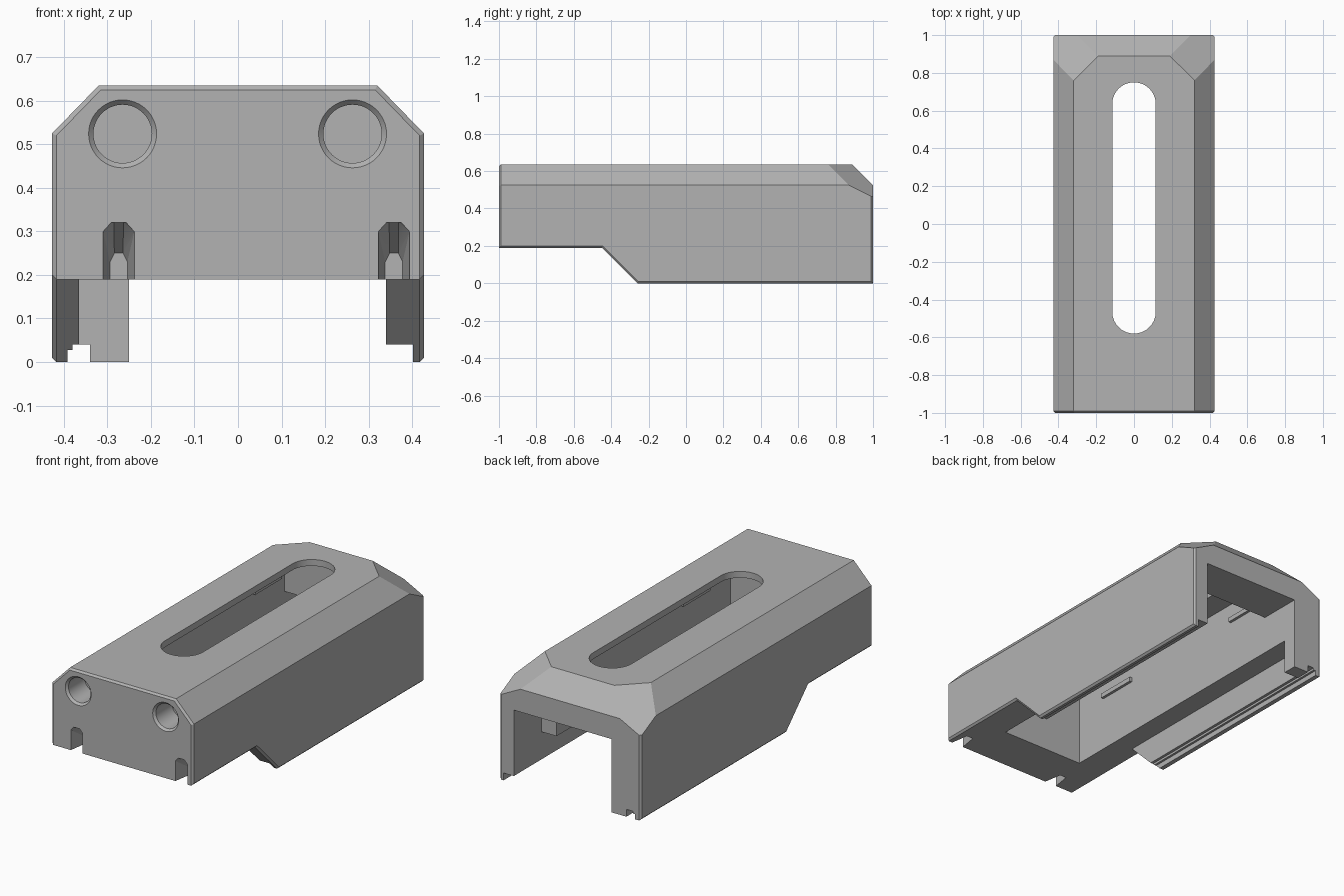
import bpy, bmesh, math
from mathutils import Vector

if "Cube" in bpy.data.objects:
    bpy.data.objects.remove(bpy.data.objects["Cube"], do_unlink=True)

grey = bpy.data.materials.new("matte grey")
grey.use_nodes = True
colour = (0.45, 0.45, 0.45, 1)
grey.diffuse_color = colour
grey.node_tree.nodes["Principled BSDF"].inputs["Base Color"].default_value = colour


def finish(bm, name):
    bmesh.ops.recalc_face_normals(bm, faces=bm.faces)
    mesh = bpy.data.meshes.new(name)
    bm.to_mesh(mesh)
    bm.free()
    mesh.materials.append(grey)
    obj = bpy.data.objects.new(name, mesh)
    bpy.context.collection.objects.link(obj)
    return obj


def hull(name, points):
    bm = bmesh.new()
    for p in points:
        bm.verts.new(p)
    bmesh.ops.convex_hull(bm, input=bm.verts)
    bmesh.ops.dissolve_limit(bm, angle_limit=0.01, verts=bm.verts, edges=bm.edges)
    return finish(bm, name)


def box(name, x, y, z):
    return hull(name, [(a, b, c) for a in x for b in y for c in z])


def combine(target, tool, operation="DIFFERENCE"):
    mod = target.modifiers.new("combine", "BOOLEAN")
    mod.operation = operation
    mod.solver = "EXACT"
    mod.object = tool
    bpy.context.view_layer.objects.active = target
    bpy.ops.object.modifier_apply(modifier=mod.name)
    bpy.data.objects.remove(tool, do_unlink=True)


# Outer cover: facetted roof, sloped rear corners and a narrow front rim
W, RIM = 0.427, 0.01
half = []
for y, r in ((-1, RIM), (-1 + RIM, 0)):
    half += [(W - r, y, 0), (W - r, y, 0.525 - r / 2), (0.32 - r / 2, y, 0.635 - r)]
half += [(W, 1, 0), (W, 1, 0.46), (W, 0.87, 0.525), (0.30, 1, 0.525),
         (0.32, 0.76, 0.635), (0.19, 0.89, 0.635)]
cover = hull("cover_shell", [(s * x, y, z) for x, y, z in half for s in (1, -1)])

# Side outline with the stepped underside and bevelled outer edges
bm = bmesh.new()
outline = [(-1, 0.19), (-0.45, 0.19), (-0.26, 0), (1, 0), (1, 1), (-1, 1)]
face = bm.faces.new([bm.verts.new((-W, y, z)) for y, z in outline])
side = bmesh.ops.extrude_face_region(bm, geom=[face])["geom"]
bmesh.ops.translate(bm, verts=[v for v in side if isinstance(v, bmesh.types.BMVert)],
                    vec=Vector((2 * W, 0, 0)))
rims = [e for e in bm.edges if abs(e.verts[0].co.x - e.verts[1].co.x) < 0.1]
bmesh.ops.bevel(bm, geom=rims, offset=RIM, segments=1, affect="EDGES")
combine(cover, finish(bm, "side_outline"), "INTERSECT")

# Interior: upper bay, wider lower bay, rear opening, and rail grooves
combine(cover, box("upper_bay", (-0.25, 0.25), (-0.74, 0.76), (0.1, 0.60)))
combine(cover, box("lower_bay", (-0.365, 0.34), (-1.1, 0.92), (-0.1, 0.19)))
combine(cover, box("rear_opening", (-0.25, 0.34), (0.76, 1.1), (-0.1, 0.40)))
combine(cover, box("left_groove", (0.33, 0.402), (-1.1, 1.1), (-0.1, 0.04)))
combine(cover, box("right_groove", (-0.38, -0.34), (-1.1, 1.1), (-0.1, 0.04)))
combine(cover, box("right_groove_step", (-0.392, -0.35), (-1.1, 1.1), (-0.1, 0.028)))

# Long rounded slot in the roof
R = 0.115
slot = []
for i in range(48):
    a = math.tau * (i + 0.5) / 48
    y = R * math.sin(a) + (0.75 - R if math.sin(a) > 0 else -0.58 + R)
    slot += [(R * math.cos(a), y, z) for z in (0.5, 0.8)]
combine(cover, hull("roof_slot", slot))

# Blind front sockets with a chamfered mouth
for x in (-0.265, 0.263):
    for name, rings in (("socket", ((-1.1, 0.067), (-0.85, 0.067))),
                        ("socket_mouth", ((-1.001, 0.079), (-0.988, 0.067)))):
        combine(cover, hull(name, [
            (x + r * math.cos(math.tau * i / 48), y, 0.524 + r * math.sin(math.tau * i / 48))
            for y, r in rings for i in range(48)]))

# Tapered notches in the lower front edge
for x in (-0.274, 0.358):
    notch = []
    for y, w, top in ((-1.001, 0.036, 0.32), (-0.985, 0.022, 0.32), (-0.9, 0.02, 0.25)):
        for s in (-1, 1):
            notch += [(x + s * w, y, 0.1), (x + s * w, y, top - 0.02), (x + s * w * 0.5, y, top)]
    combine(cover, hull("front_notch", notch))

# Small retaining ribs on both inner walls
for s in (-1, 1):
    for y in (-0.43, 0.60):
        combine(cover, box("retaining_rib", (s * 0.235, s * 0.27),
                           (y - 0.115, y + 0.115), (0.49, 0.515)), "UNION")

bpy.ops.object.select_all(action="DESELECT")
cover.select_set(True)
bpy.context.view_layer.objects.active = cover
bpy.ops.object.shade_smooth_by_angle(angle=math.radians(20))
